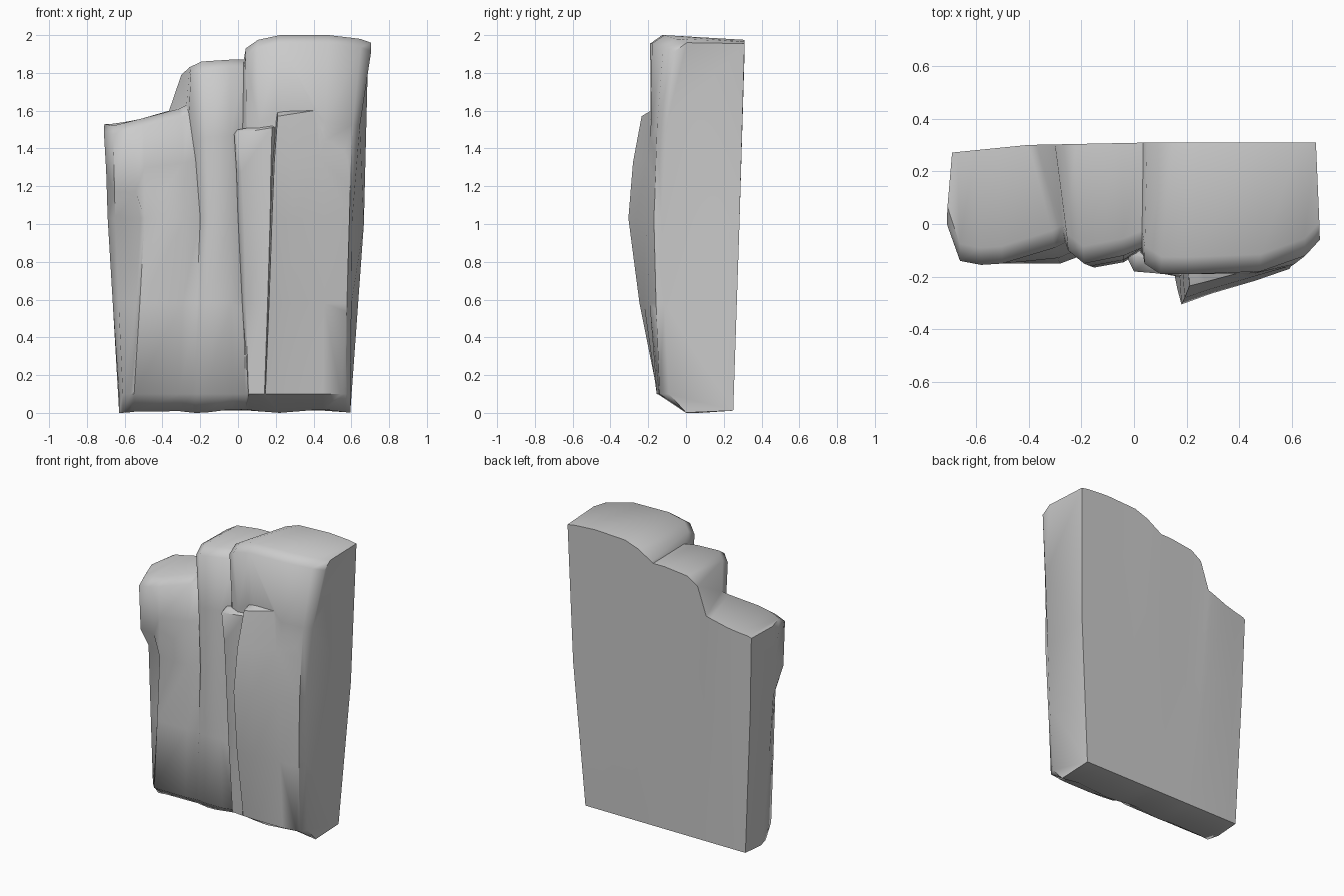
import bpy, bmesh, math


def lerp(a, b, t):
    return a + (b - a) * t


def rib_points(rib, slab):
    """Closed vertical cross-section: toe, front face, crown, back."""
    xb, xm, xt, yb, ym, yt, zt, xk, zk = rib
    shoulder = zt - (0.02 if slab else 0.045)
    # Back leans forward slightly on the left column
    yk = min(0.31, 0.30 + 0.02 * (xk + 0.4)) if xk > -0.4 else 0.30 + 0.1 * (xk + 0.4)
    toe_z = 0.010 + 0.010 * math.cos(15 * xb)
    # Chipped ribs step back out to full depth just above the chip
    chip = not slab and xm < -0.5 and ym - yt > 0.04
    up_z, up_y = (1.17, 0.9) if chip else (lerp(1.03, shoulder, .55), 0.35)
    pts = [(xb, max(0.0, yb + 0.03), 0.05 if slab else toe_z), (xb, yb, 0.10),
           (lerp(xb, xm, .55), lerp(yb, ym, .62), 0.58),
           (xm, ym, 1.03),
           (lerp(xm, xt, .4), lerp(ym, yt, up_y), up_z),
           (xt, yt, shoulder)]
    if slab:
        return pts + [(xt, yt + 0.05, zt), (xt, 0.0, zt)]
    return pts + [(lerp(xt, xk, .12), yt + 0.065, zt), (xk, yk, zk),
                  (lerp(xb, xk, .75), lerp(0.25, yk, .55), 1.0), (xb, 0.25, 0.012)]


def loft(name, ribs, slab=False):
    """Skin a row of ribs and cap both ends."""
    bm = bmesh.new()
    rings = [[bm.verts.new(p) for p in rib_points(r, slab)] for r in ribs]
    n = len(rings[0])
    for a, b in zip(rings, rings[1:]):
        for i in range(n):
            j = (i + 1) % n
            bm.faces.new((a[i], b[i], b[j], a[j]))
    bm.faces.new(rings[0])
    bm.faces.new(rings[-1][::-1])
    bmesh.ops.recalc_face_normals(bm, faces=bm.faces)
    bmesh.ops.triangulate(bm, faces=[f for f in bm.faces if len(f.verts) > 4])
    me = bpy.data.meshes.new(name)
    bm.to_mesh(me)
    bm.free()
    ob = bpy.data.objects.new(name, me)
    bpy.context.collection.objects.link(ob)
    return ob


# Rib: x base/mid/top, y base/mid/top, front height, back x, back height
left_column = [
    (-.63, -.69, -.71, .05, .03, .00, 1.53, -.69, 1.52),
    (-.61, -.65, -.66, -.06, -.05, -.14, 1.52, -.67, 1.53),
    (-.57, -.515, -.58, -.11, -.08, -.155, 1.54, -.60, 1.54),
    (-.55, -.495, -.50, -.13, -.15, -.15, 1.56, -.52, 1.555),
    (-.31, -.28, -.30, -.13, -.15, -.09, 1.61, -.40, 1.59),
    (-.24, -.20, -.26, -.12, -.12, -.07, 1.63, -.365, 1.60),
]
middle_column = [
    (-.22, -.19, -.25, -.12, -.14, -.10, 1.83, -.30, 1.79),
    (-.17, -.15, -.19, -.13, -.165, -.15, 1.86, -.22, 1.84),
    (-.03, -.04, -.04, -.13, -.145, -.12, 1.87, -.05, 1.86),
    (.04, .02, .03, -.11, -.11, -.09, 1.87, .035, 1.86),
]
right_column = [
    (.06, .05, .04, -.12, -.12, -.15, 1.93, .05, 1.87),
    (.12, .12, .10, -.14, -.15, -.19, 1.975, .15, 1.93),
    (.22, .22, .22, -.15, -.17, -.19, 2.0, .25, 1.965),
    (.45, .45, .48, -.15, -.19, -.18, 2.0, .48, 1.975),
    (.57, .58, .65, -.14, -.17, -.12, 1.98, .63, 1.965),
    (.595, .605, .705, -.09, -.13, -.06, 1.96, .69, 1.955),
]
rock = loft("rock_wall", left_column + middle_column + right_column)

# Thin slabs standing against the front; the ledge fades out to the right
ledge = [
    (.14, .17, .20, -.10, -.15, -.14, 1.58, 0, 0),
    (.145, .18, .21, -.15, -.305, -.235, 1.59, 0, 0),
    (.25, .29, .27, -.155, -.265, -.22, 1.60, 0, 0),
    (.45, .46, .40, -.155, -.215, -.185, 1.62, 0, 0),
    (.56, .59, .61, -.14, -.17, -.13, 1.62, 0, 0),
]
narrow = [
    (.05, .00, -.02, -.10, -.13, -.14, 1.49, 0, 0),
    (.055, .03, .00, -.14, -.175, -.18, 1.50, 0, 0),
    (.14, .17, .18, -.15, -.20, -.195, 1.53, 0, 0),
    (.16, .20, .22, -.10, -.12, -.13, 1.54, 0, 0),
]
for name, ribs in (("front_ledge", ledge), ("narrow_slab", narrow)):
    slab = loft(name, ribs, True)
    mod = rock.modifiers.new(name, 'BOOLEAN')
    mod.operation, mod.solver, mod.object = 'UNION', 'EXACT', slab
    bpy.context.view_layer.objects.active = rock
    bpy.ops.object.modifier_apply(modifier=mod.name)
    bpy.data.objects.remove(slab, do_unlink=True)

rock.select_set(True)
bpy.ops.object.shade_smooth_by_angle(angle=math.radians(58))
